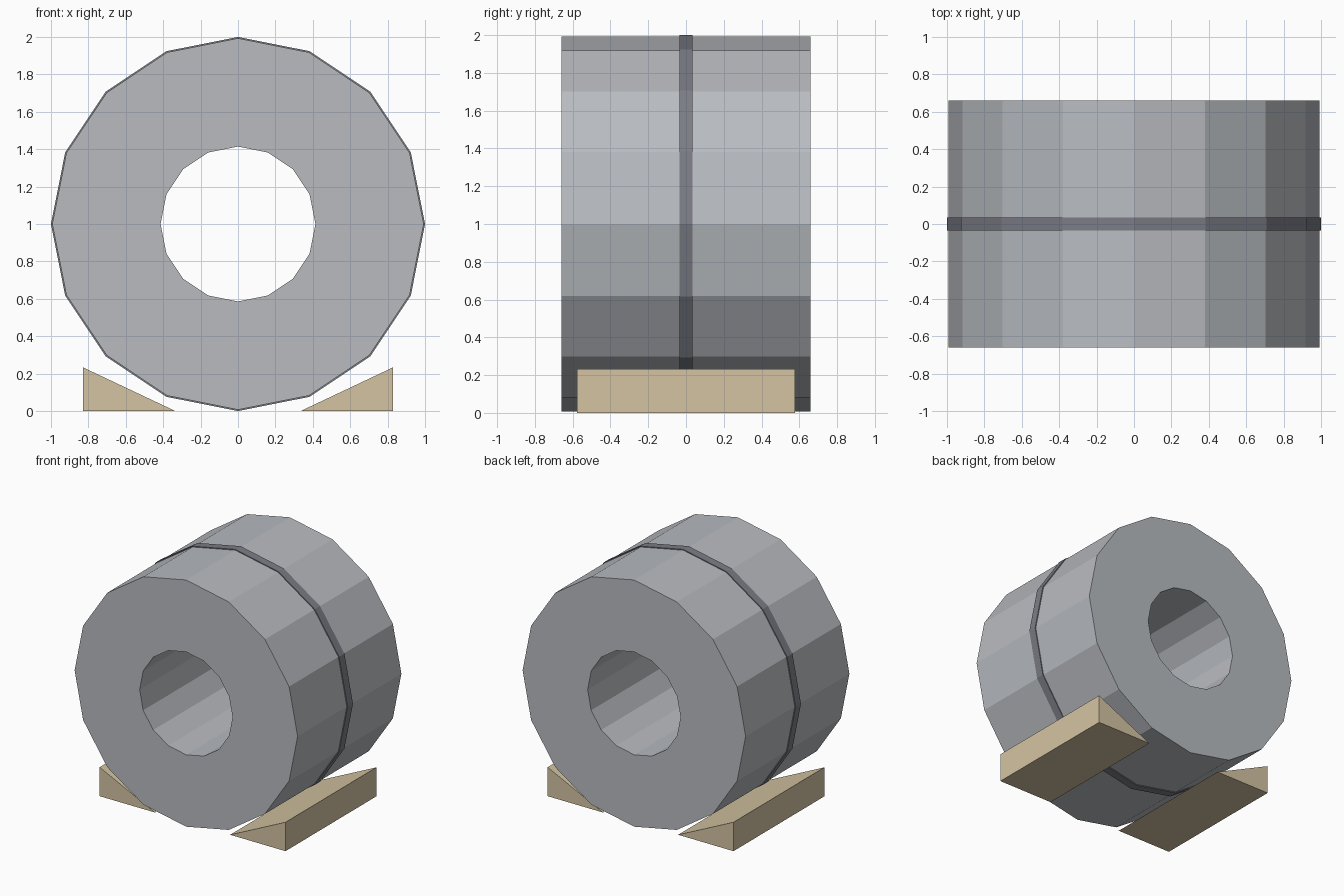
import bpy
import bmesh
from math import sin, cos, pi

cube = bpy.data.objects.get("Cube")
if cube:
    bpy.data.objects.remove(cube, do_unlink=True)

SIDES = 16
CENTRE_Z = 1.0


def material(name, colour):
    mat = bpy.data.materials.new(name)
    mat.use_nodes = True
    mat.diffuse_color = (*colour, 1)
    mat.node_tree.nodes["Principled BSDF"].inputs["Base Color"].default_value = (*colour, 1)
    return mat


def add_object(name, bm, mat):
    bmesh.ops.recalc_face_normals(bm, faces=bm.faces[:])
    mesh = bpy.data.meshes.new(name)
    bm.to_mesh(mesh)
    bm.free()
    mesh.materials.append(mat)
    obj = bpy.data.objects.new(name, mesh)
    bpy.context.collection.objects.link(obj)
    return obj


def ring(name, outer, inner, half_width, mat):
    """Faceted tube lying along y, with a corner at the top."""
    bm = bmesh.new()
    profile = [(outer, -half_width), (outer, half_width),
               (inner, half_width), (inner, -half_width)]
    loops = []
    for i in range(SIDES):
        a = 2 * pi * i / SIDES
        loops.append([bm.verts.new((r * sin(a), y, CENTRE_Z + r * cos(a)))
                      for r, y in profile])
    for i in range(SIDES):
        here, there = loops[i], loops[(i + 1) % SIDES]
        for j in range(4):
            k = (j + 1) % 4
            bm.faces.new((here[j], here[k], there[k], there[j]))
    return add_object(name, bm, mat)


def wedge(name, side, mat):
    """Triangular chock, thin edge towards the coil."""
    bm = bmesh.new()
    profile = [(0.335, 0), (0.828, 0), (0.828, 0.233)]
    base = bm.faces.new([bm.verts.new((side * x, -0.578, z)) for x, z in profile])
    grown = bmesh.ops.extrude_face_region(bm, geom=[base], use_keep_orig=True)
    moved = [v for v in grown["geom"] if isinstance(v, bmesh.types.BMVert)]
    bmesh.ops.translate(bm, verts=moved, vec=(0, 1.156, 0))
    return add_object(name, bm, mat)


steel = material("steel grey", (0.48, 0.50, 0.53))
dark_steel = material("dark strap grey", (0.20, 0.205, 0.235))
wood = material("pale wood", (0.66, 0.55, 0.36))

# Rolled coil and the strap around its middle
ring("coil", 0.993, 0.414, 0.66, steel)
ring("strap", 1.0, 0.97, 0.034, dark_steel)

# Chocks on both sides
wedge("left_chock", 1, wood)
wedge("right_chock", -1, wood)
